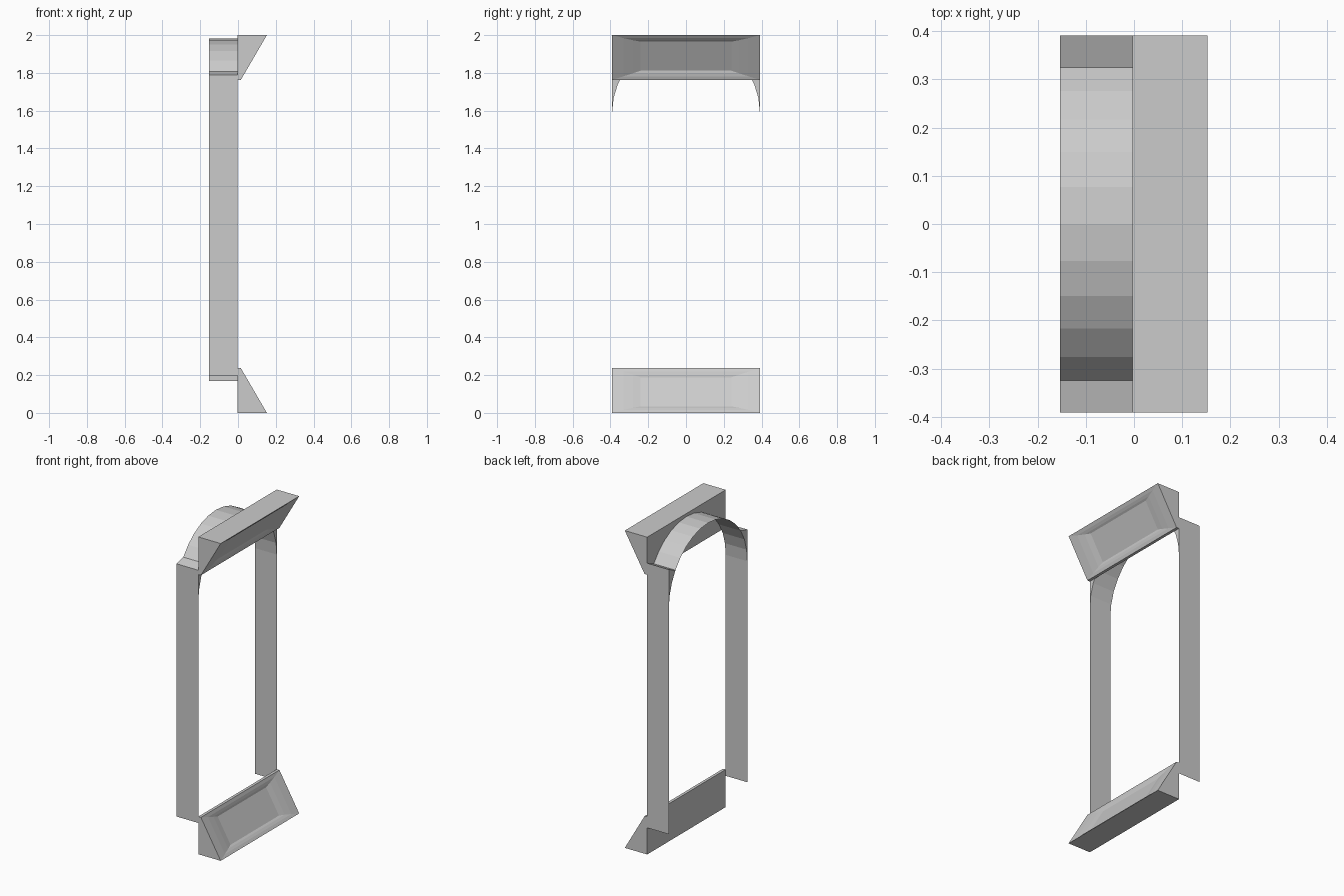
import bpy, bmesh
from math import sin, cos, pi

if "Cube" in bpy.data.objects:
    bpy.data.objects.remove(bpy.data.objects["Cube"])

W = 0.391                          # half width in y
X_BACK, X_MID, X_FRONT = -0.154, -0.003, 0.153


def make_object(name, bm):
    mesh = bpy.data.meshes.new(name)
    bm.to_mesh(mesh)
    bm.free()
    obj = bpy.data.objects.new(name, mesh)
    bpy.context.collection.objects.link(obj)
    return obj


def face(bm, pts):
    return bm.faces.new([bm.verts.new(p) for p in pts])


def strip(bm, a, b):
    """Sheet running across the frame depth between two (y, z) points."""
    return face(bm, [(X_BACK, *a), (X_MID, *a), (X_MID, *b), (X_BACK, *b)])


# Semicircular arch sheet, 16 facets
ARCH_Z, SEGS = 1.59, 16
arc = [(W * cos(pi * i / SEGS), ARCH_Z + W * sin(pi * i / SEGS)) for i in range(SEGS + 1)]
bm = bmesh.new()
for a, b in zip(arc, arc[1:]):
    strip(bm, a, b)
bmesh.ops.remove_doubles(bm, verts=bm.verts, dist=1e-5)
make_object("arch_band", bm)


# Thin side jambs with a sloping shoulder and corner fillers under the arch
def jamb(name, side, z_bottom, z_shoulder):
    bm = bmesh.new()
    corner = [(side * abs(y), z) for y, z in arc[:4]]
    top = (side * W, z_shoulder)
    strip(bm, (side * W, z_bottom), corner[0])
    strip(bm, corner[0], top)
    strip(bm, top, corner[3])
    for x in (X_BACK, X_MID):
        for a, b in zip(corner, corner[1:]):
            face(bm, [(x, *top), (x, *a), (x, *b)])
    bmesh.ops.remove_doubles(bm, verts=bm.verts, dist=1e-5)
    bmesh.ops.recalc_face_normals(bm, faces=bm.faces)
    make_object(name, bm)


jamb("jamb_near", -1, 0.197, 1.79)
jamb("jamb_far", 1, 0.168, 1.836)


# Wedge blocks with a shallow stepped hollow in the sloping face
def wedge(name, top):
    bm = bmesh.new()
    profile = [(X_MID, 0), (X_FRONT, 0), (0.015, 0.237), (X_MID, 0.237)]
    ends = [[bm.verts.new((x, y, z)) for x, z in profile] for y in (-W, W)]
    bm.faces.new(ends[0])
    bm.faces.new(ends[1][::-1])
    for i in range(4):
        j = (i + 1) % 4
        if i != 1:
            bm.faces.new([ends[0][i], ends[1][i], ends[1][j], ends[0][j]])
    # rings of the hollow: inset in y, inset along slope, depth
    dx, dz = 0.015 - X_FRONT, 0.237
    length = (dx * dx + dz * dz) ** 0.5
    ux, uz = dx / length, dz / length
    prev = [ends[0][1], ends[1][1], ends[1][2], ends[0][2]]
    for iy, s, d in [(0.06, 0.020, 0.003), (0.11, 0.036, 0.008), (0.15, 0.048, 0.014)]:
        ring = []
        for y, t in ((-W + iy, s), (W - iy, s), (W - iy, length - s), (-W + iy, length - s)):
            ring.append(bm.verts.new((X_FRONT + ux * t - uz * d, y, uz * t + ux * d)))
        for i in range(4):
            j = (i + 1) % 4
            bm.faces.new([prev[i], prev[j], ring[j], ring[i]])
        prev = ring
    bm.faces.new(prev)
    if top:
        for v in bm.verts:
            v.co.z = 2 - v.co.z
    bmesh.ops.recalc_face_normals(bm, faces=bm.faces)
    make_object(name, bm)


wedge("bottom_wedge", False)
wedge("top_wedge", True)
